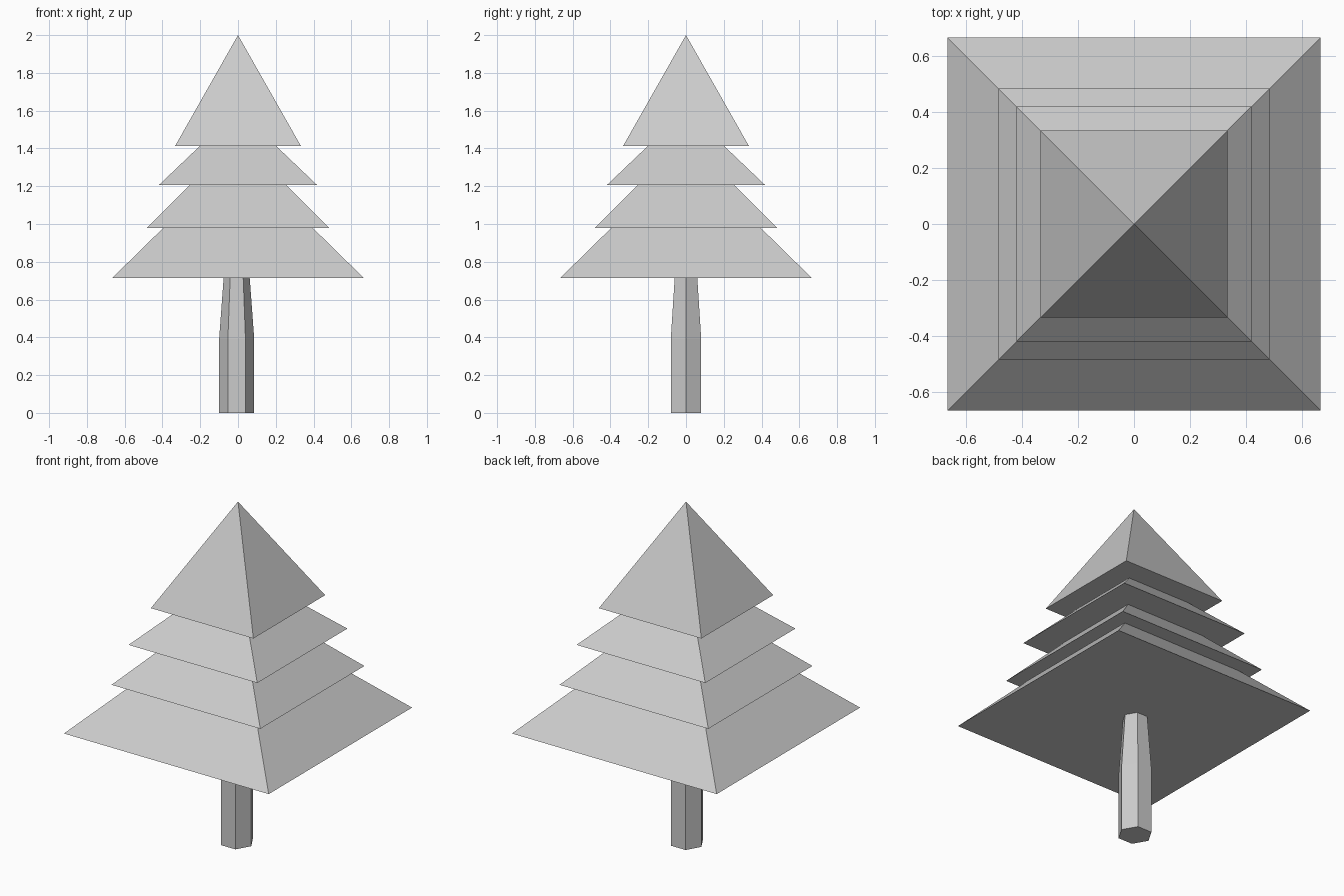
import bpy, bmesh
from math import cos, sin, pi, sqrt

if "Cube" in bpy.data.objects:
    bpy.data.objects.remove(bpy.data.objects["Cube"])


def lathe(name, profile, sides, turn=0.0, cx=0.0):
    """Stack regular polygon rings (radius, z); a zero radius closes to a point."""
    bm = bmesh.new()
    rings = []
    for r, z in profile:
        if r == 0:
            rings.append([bm.verts.new((cx, 0, z))])
        else:
            rings.append([bm.verts.new((cx + r * cos(turn + 2 * pi * i / sides),
                                        r * sin(turn + 2 * pi * i / sides), z))
                          for i in range(sides)])
    for a, b in zip(rings, rings[1:]):
        for i in range(sides):
            j = (i + 1) % sides
            top = [b[0]] if len(b) == 1 else [b[j], b[i]]
            bm.faces.new([a[i], a[j]] + top)
    for ring in (rings[0], rings[-1]):
        if len(ring) > 2:
            bm.faces.new(ring)
    bmesh.ops.recalc_face_normals(bm, faces=bm.faces)
    mesh = bpy.data.meshes.new(name)
    bm.to_mesh(mesh)
    bm.free()
    obj = bpy.data.objects.new(name, mesh)
    bpy.context.collection.objects.link(obj)
    return obj


# Six-sided trunk, straight below and tapering above
lathe("trunk", [(0.093, 0), (0.093, 0.39), (0.069, 0.715)], 6, cx=-0.007)

# Four square tiers of foliage: (half width, z), overhanging at each step
tiers = [(0.665, 0.715), (0.395, 0.98), (0.483, 0.98), (0.256, 1.207),
         (0.418, 1.207), (0.202, 1.413), (0.333, 1.413), (0, 2.0)]
lathe("foliage", [(h * sqrt(2), z) for h, z in tiers], 4, turn=pi / 4)
